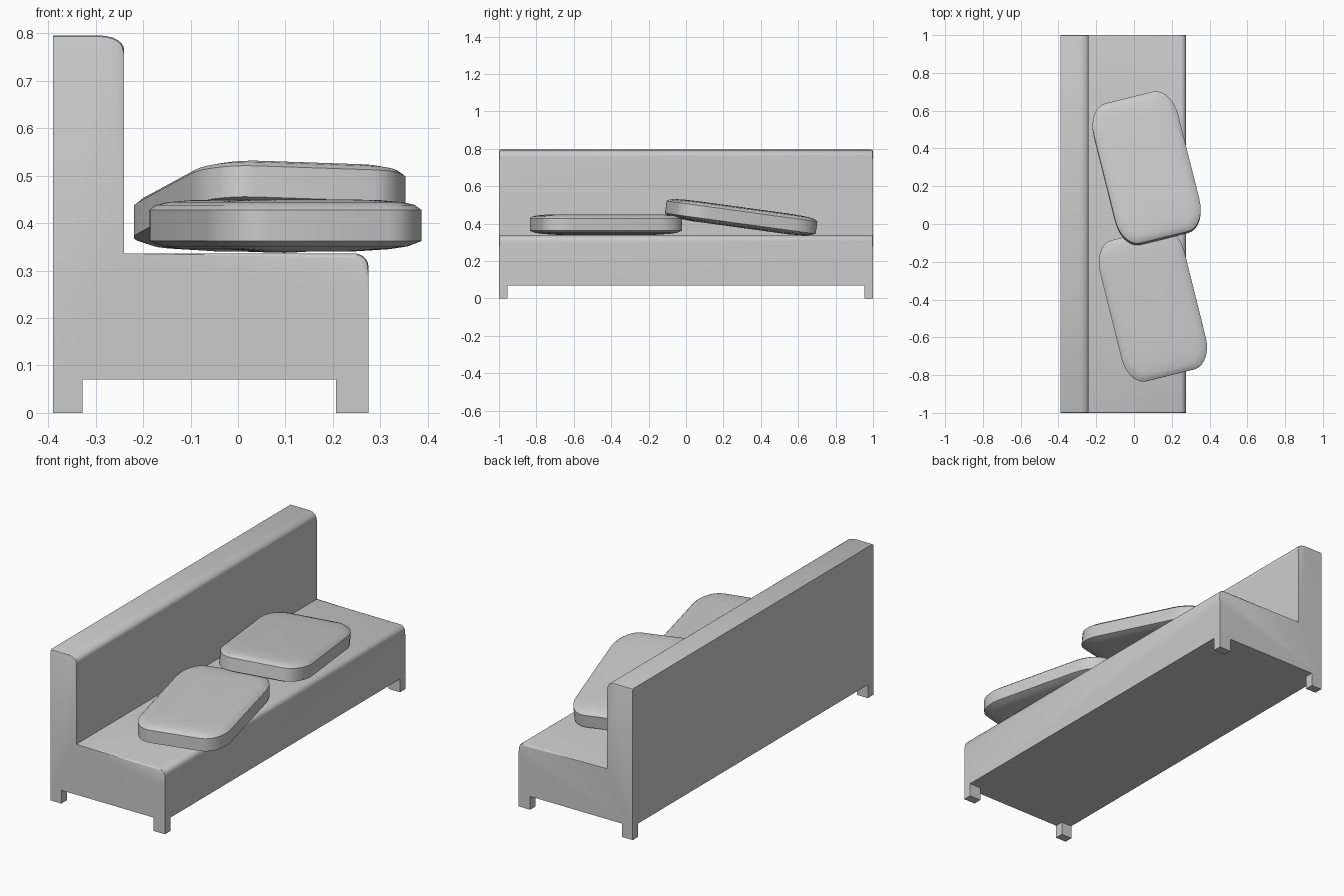
import bpy, bmesh, math
from mathutils import Matrix, Vector

if "Cube" in bpy.data.objects:
    bpy.data.objects.remove(bpy.data.objects["Cube"])


def finish(bm, name, angle):
    bmesh.ops.recalc_face_normals(bm, faces=bm.faces[:])
    mesh = bpy.data.meshes.new(name)
    bm.to_mesh(mesh)
    bm.free()
    ob = bpy.data.objects.new(name, mesh)
    bpy.context.collection.objects.link(ob)
    bpy.ops.object.select_all(action='DESELECT')
    ob.select_set(True)
    bpy.context.view_layer.objects.active = ob
    bpy.ops.object.shade_smooth_by_angle(angle=math.radians(angle))
    return ob


def arc(cx, cz, rx, rz, steps=6):
    # quarter turn from top to the +x side
    return [(cx + rx * math.sin(i / steps * math.pi / 2),
             cz + rz * math.cos(i / steps * math.pi / 2)) for i in range(steps + 1)]


# Bench body: L-shaped side profile with rolled front edges, run along y
profile = [(-0.39, 0.07), (-0.39, 0.795)]
profile += arc(-0.29, 0.765, 0.05, 0.03)
profile += [(-0.24, 0.336)]
profile += arc(0.245, 0.308, 0.03, 0.028)
profile += [(0.275, 0.07)]
bm = bmesh.new()
face = bm.faces.new([bm.verts.new((x, -1, z)) for x, z in profile])
ext = bmesh.ops.extrude_face_region(bm, geom=[face])
bmesh.ops.translate(bm, vec=(0, 2, 0),
                    verts=[v for v in ext['geom'] if isinstance(v, bmesh.types.BMVert)])
# soften the top edges at both ends
ends = []
for e in bm.edges:
    a, b = e.verts[0].co, e.verts[1].co
    if abs(a.y - b.y) < 1e-4 and abs(a.x - b.x) > 1e-3 and min(a.z, b.z) > 0.3:
        ends.append(e)
bmesh.ops.bevel(bm, geom=ends, offset=0.008, segments=2, profile=0.5, affect='EDGES')
finish(bm, "bench_body", 35)

# Square feet under the four corners
for side, x0, x1 in (("back", -0.39, -0.328), ("front", 0.207, 0.275)):
    for end, sy in (("left", -1), ("right", 1)):
        bm = bmesh.new()
        bmesh.ops.create_cube(bm, size=1, matrix=Matrix.Translation(
            ((x0 + x1) / 2, sy * 0.9775, 0.035)) @ Matrix.Diagonal((x1 - x0, 0.045, 0.07, 1)))
        finish(bm, f"{side}_{end}_foot", 30)


# Seat cushions: stacked rounded-rectangle rings with softly domed faces
def cushion(name, centre, tilt, turn):
    rings = [(-0.055, 0.13), (-0.05, 0.06), (-0.044, 0.025), (-0.033, 0.0),
             (0.033, 0.0), (0.043, 0.012), (0.049, 0.035), (0.053, 0.075), (0.055, 0.14)]
    hw, hl, rx, ry, n = 0.23, 0.385, 0.10, 0.15, 7
    bm = bmesh.new()
    loops = []
    for z, inset in rings:
        kx, ky = 1 - inset / hw, 1 - inset / hl
        loop = []
        for q, (sx, sy) in enumerate(((1, 1), (-1, 1), (-1, -1), (1, -1))):
            for i in range(n + 1):
                t = math.pi / 2 * (q + i / n)
                loop.append(bm.verts.new((kx * (sx * (hw - rx) + rx * math.cos(t)),
                                          ky * (sy * (hl - ry) + ry * math.sin(t)), z)))
        loops.append(loop)
    for lo, hi in zip(loops, loops[1:]):
        for i in range(len(lo)):
            j = (i + 1) % len(lo)
            bm.faces.new((lo[i], lo[j], hi[j], hi[i]))
    bm.faces.new(loops[0][::-1])
    bm.faces.new(loops[-1])
    bm.transform(Matrix.Translation(Vector(centre))
                 @ Matrix.Rotation(math.radians(tilt), 4, 'X')
                 @ Matrix.Rotation(math.radians(turn), 4, 'Z'))
    finish(bm, name, 40)


cushion("flat_cushion", (0.1, -0.428, 0.395), 0, 14)
cushion("leaning_cushion", (0.067, 0.295, 0.433), -7.8, 14)
